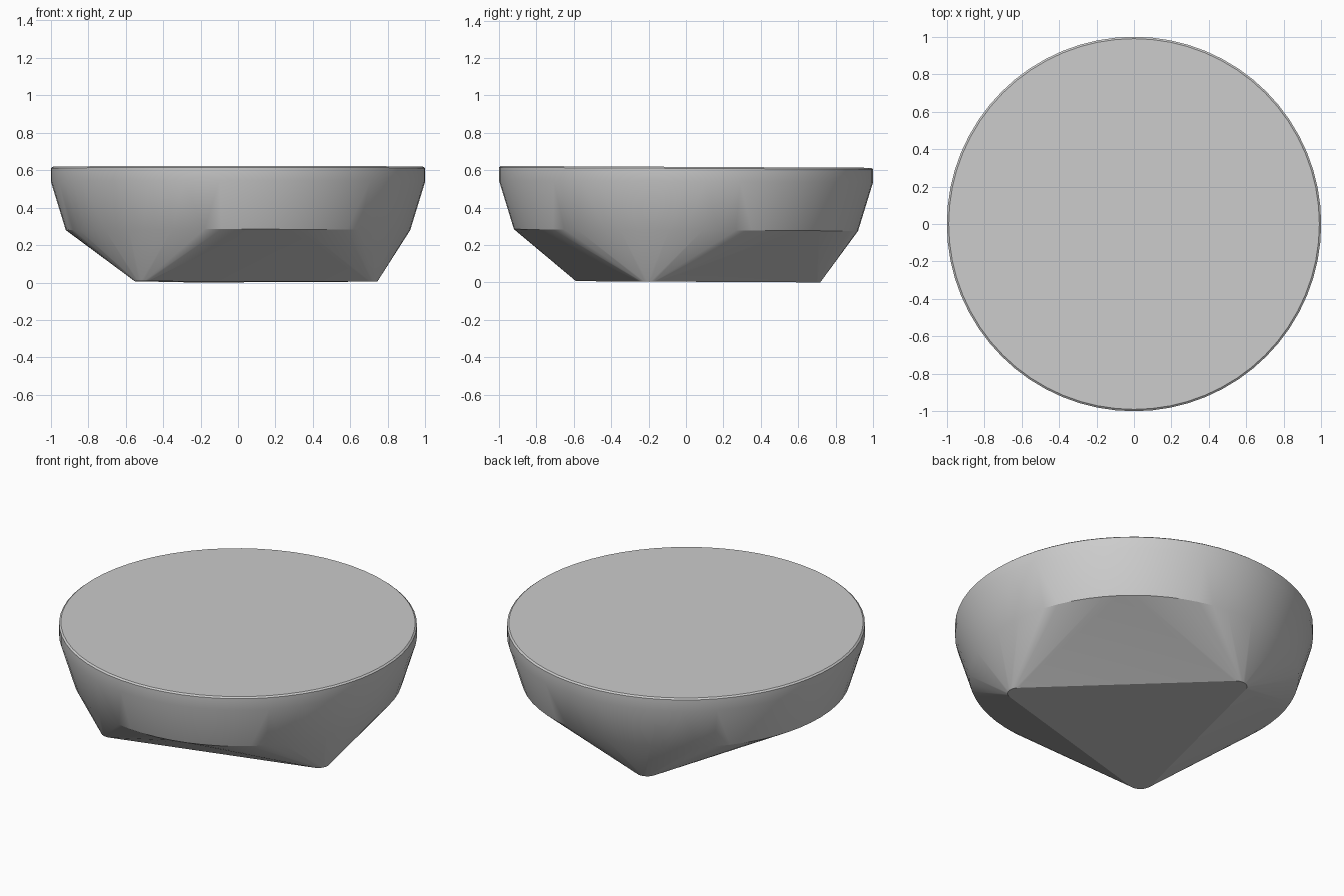
import bpy, bmesh, math

old = bpy.data.objects.get("Cube")
if old:
    bpy.data.objects.remove(old, do_unlink=True)

TILT = 0.005      # slight lean of the whole body towards the back
SEGMENTS = 64


def circle(radius, z, cx=0.0, cy=0.0, count=SEGMENTS):
    """Points of a horizontal circle."""
    step = math.tau / count
    return [(cx + radius * math.cos(i * step), cy + radius * math.sin(i * step), z)
            for i in range(count)]


# Round rings: lower shoulder, wall foot, wall head, chamfered top
points = []
for radius, z in ((0.92, 0.28), (1.0, 0.54), (1.0, 0.61), (0.99, 0.618)):
    points += circle(radius, z)

# Rounded triangular foot, one small circle per corner
for k in range(3):
    angle = math.radians(-14 + 120 * k)
    points += circle(0.065, 0.004, 0.7 * math.cos(angle),
                     0.7 * math.sin(angle) - 0.02, 24)

# Skin wrapped around the foot and the rings
bm = bmesh.new()
for x, y, z in points:
    bm.verts.new((x, y, z))
bmesh.ops.convex_hull(bm, input=bm.verts[:])
loose = [v for v in bm.verts if not v.link_faces]
bmesh.ops.delete(bm, geom=loose, context='VERTS')
bmesh.ops.dissolve_limit(bm, angle_limit=math.radians(0.3),
                         verts=bm.verts[:], edges=bm.edges[:])
bmesh.ops.recalc_face_normals(bm, faces=bm.faces[:])
for v in bm.verts:
    v.co.z -= TILT * v.co.y

mesh = bpy.data.meshes.new("faceted_body")
bm.to_mesh(mesh)
bm.free()
body = bpy.data.objects.new("faceted_body", mesh)
bpy.context.collection.objects.link(body)

# Plain grey finish
grey = bpy.data.materials.new("light_grey")
grey.use_nodes = True
colour = (0.6, 0.6, 0.6, 1.0)
grey.diffuse_color = colour
grey.node_tree.nodes["Principled BSDF"].inputs["Base Color"].default_value = colour
mesh.materials.append(grey)

# Smooth sides with crisp rims
bpy.ops.object.select_all(action='DESELECT')
body.select_set(True)
bpy.context.view_layer.objects.active = body
bpy.ops.object.shade_smooth_by_angle(angle=math.radians(25))
